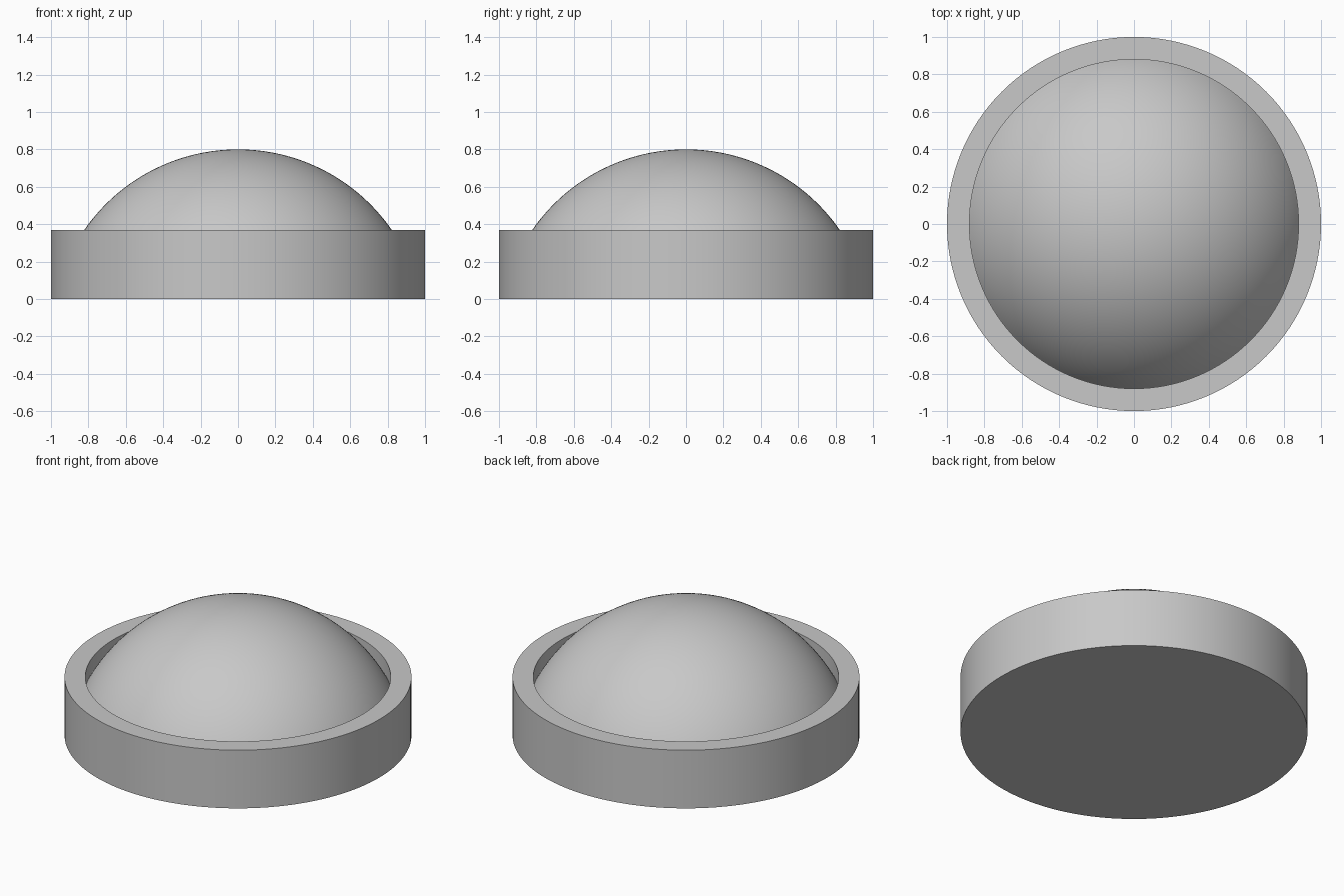
import bpy
import bmesh
import math

SEGMENTS = 128
RIM_OUTER, RIM_INNER, RIM_TOP = 1.0, 0.88, 0.37
DOME_RADIUS, DOME_TOP = 1.0, 0.80
DOME_CENTRE = DOME_TOP - DOME_RADIUS
SEAT = DOME_CENTRE + math.sqrt(DOME_RADIUS ** 2 - RIM_INNER ** 2)

cube = bpy.data.objects.get("Cube")
if cube:
    bpy.data.objects.remove(cube, do_unlink=True)

grey = bpy.data.materials.new("light_grey")
grey.use_nodes = True
colour = (0.58, 0.58, 0.58, 1.0)
grey.diffuse_color = colour
grey.node_tree.nodes["Principled BSDF"].inputs["Base Color"].default_value = colour


def lathe(name, profile):
    """Spin an (r, z) profile around the z axis."""
    bm = bmesh.new()
    verts = [bm.verts.new((r, 0, z)) for r, z in profile]
    edges = [bm.edges.new(pair) for pair in zip(verts, verts[1:])]
    bmesh.ops.spin(bm, geom=verts + edges, cent=(0, 0, 0), axis=(0, 0, 1),
                   angle=math.tau, steps=SEGMENTS, use_merge=True)
    bmesh.ops.remove_doubles(bm, verts=bm.verts, dist=1e-5)
    bmesh.ops.recalc_face_normals(bm, faces=bm.faces)
    # An open cap must face upwards
    if sum(f.normal.z * f.calc_area() for f in bm.faces) < -0.01:
        bmesh.ops.reverse_faces(bm, faces=bm.faces)
    mesh = bpy.data.meshes.new(name)
    bm.to_mesh(mesh)
    bm.free()
    mesh.materials.append(grey)
    obj = bpy.data.objects.new(name, mesh)
    bpy.context.collection.objects.link(obj)
    bpy.ops.object.select_all(action="DESELECT")
    obj.select_set(True)
    bpy.context.view_layer.objects.active = obj
    bpy.ops.object.shade_smooth_by_angle(angle=math.radians(30))
    return obj


# Round base with a raised rim and a recessed seat
lathe("base_with_rim", [(0, 0), (RIM_OUTER, 0), (RIM_OUTER, RIM_TOP),
                        (RIM_INNER, RIM_TOP), (RIM_INNER, SEAT), (0, SEAT)])

# Spherical cap resting in the seat
rings = 40
edge_angle = math.asin(RIM_INNER / DOME_RADIUS)
angles = [edge_angle * (1 - i / rings) for i in range(rings + 1)]
lathe("dome", [(DOME_RADIUS * math.sin(a), DOME_CENTRE + DOME_RADIUS * math.cos(a))
               for a in angles])
